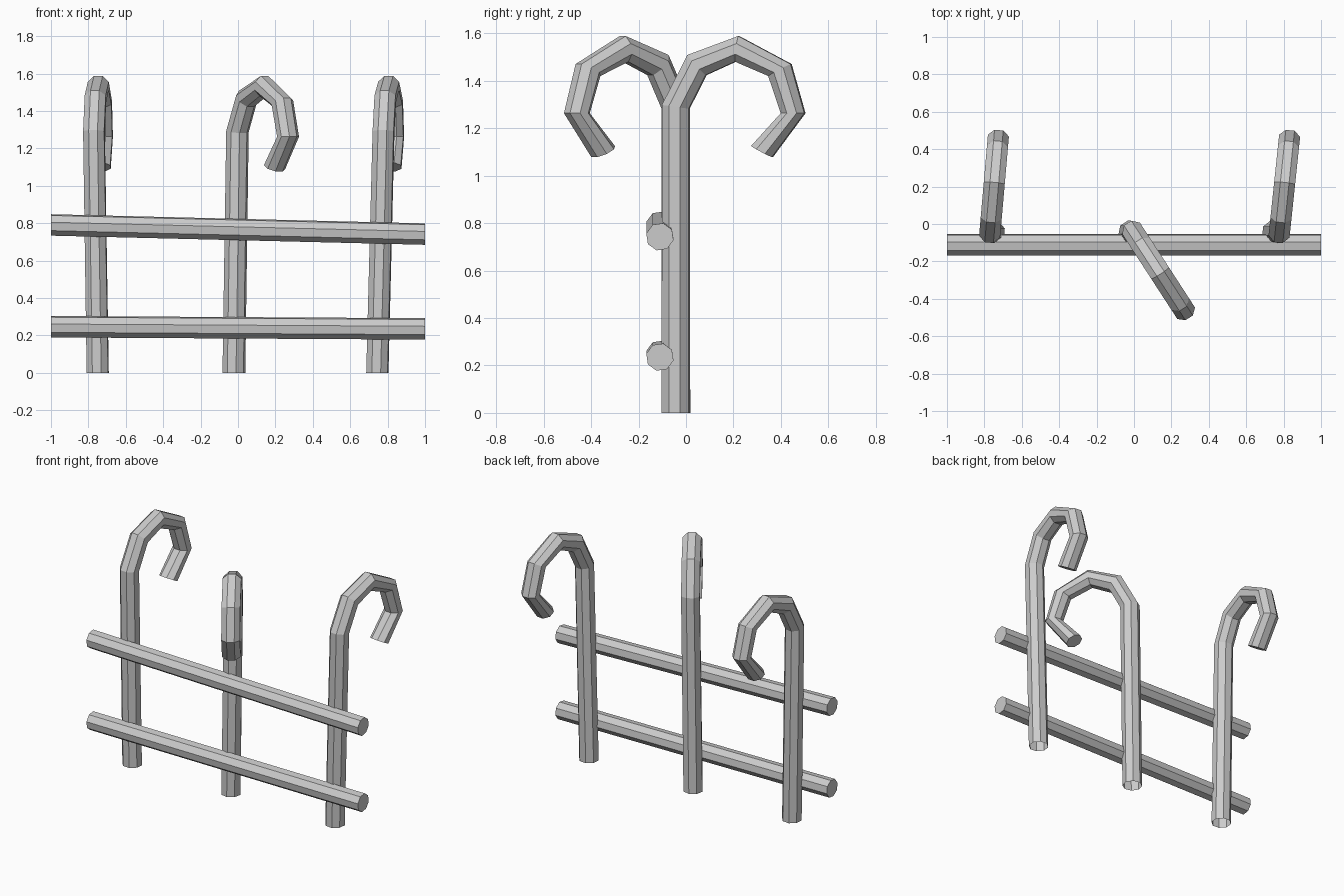
import bpy
import bmesh
from math import cos, sin, pi, radians
from mathutils import Vector

cube = bpy.data.objects.get("Cube")
if cube:
    bpy.data.objects.remove(cube)

grey = bpy.data.materials.new("plain grey")
grey.use_nodes = True
colour = (0.6, 0.6, 0.6, 1)
grey.diffuse_color = colour
grey.node_tree.nodes["Principled BSDF"].inputs["Base Color"].default_value = colour

SIDES = 8


def tube(name, rings, phase, cap_start=True):
    """Skin a tube through rings of (centre, axis u, axis v)."""
    bm = bmesh.new()
    loops = []
    for centre, u, v in rings:
        angles = [phase + 2 * pi * i / SIDES for i in range(SIDES)]
        loops.append([bm.verts.new(centre + u * cos(a) + v * sin(a)) for a in angles])
    for low, high in zip(loops, loops[1:]):
        for i in range(SIDES):
            j = (i + 1) % SIDES
            bm.faces.new((low[i], low[j], high[j], high[i]))
    bm.faces.new(loops[-1])
    if cap_start:
        bm.faces.new(loops[0][::-1])
    bmesh.ops.recalc_face_normals(bm, faces=bm.faces)
    mesh = bpy.data.meshes.new(name)
    bm.to_mesh(mesh)
    bm.free()
    mesh.materials.append(grey)
    bpy.context.collection.objects.link(bpy.data.objects.new(name, mesh))


# Hook cross-sections: reach, height, tilt in degrees, radius
HOOK = [
    (0.0, 1.29, 172, 0.062),
    (0.09, 1.466, 132, 0.062),
    (0.26, 1.534, 83, 0.059),
    (0.441, 1.445, 28, 0.058),
    (0.497, 1.263, 0, 0.054),
    (0.365, 1.101, -28, 0.054),
]


def hooked_post(name, foot_x, top_x, heading):
    """Leaning post, open at the foot, with a hook bent towards heading."""
    out = Vector((sin(radians(heading)), cos(radians(heading)), 0))
    side = Vector((out.y, -out.x, 0))
    up = Vector((0, 0, 1))
    y = -0.043
    rings = [(Vector((foot_x, y, 0)), -out * 0.062, side * 0.062)]
    for reach, z, tilt, r in HOOK:
        t = radians(tilt)
        centre = Vector((top_x, y, z)) + out * reach
        rings.append((centre, (out * cos(t) + up * sin(t)) * r, side * 0.061))
    tube(name, rings, pi / SIDES, cap_start=False)


hooked_post("right_post", -0.75, -0.77, 5)
hooked_post("middle_post", -0.022, -0.003, 147)
hooked_post("left_post", 0.745, 0.778, 6)


# Sloping cross rails
def rail(name, z_right, z_left):
    u, v = Vector((0, -0.059, 0)), Vector((0, 0, 0.059))
    ends = ((-1, z_right), (1, z_left))
    tube(name, [(Vector((x, -0.11, z)), u, v) for x, z in ends], radians(14))


rail("lower_rail", 0.247, 0.235)
rail("upper_rail", 0.791, 0.742)
